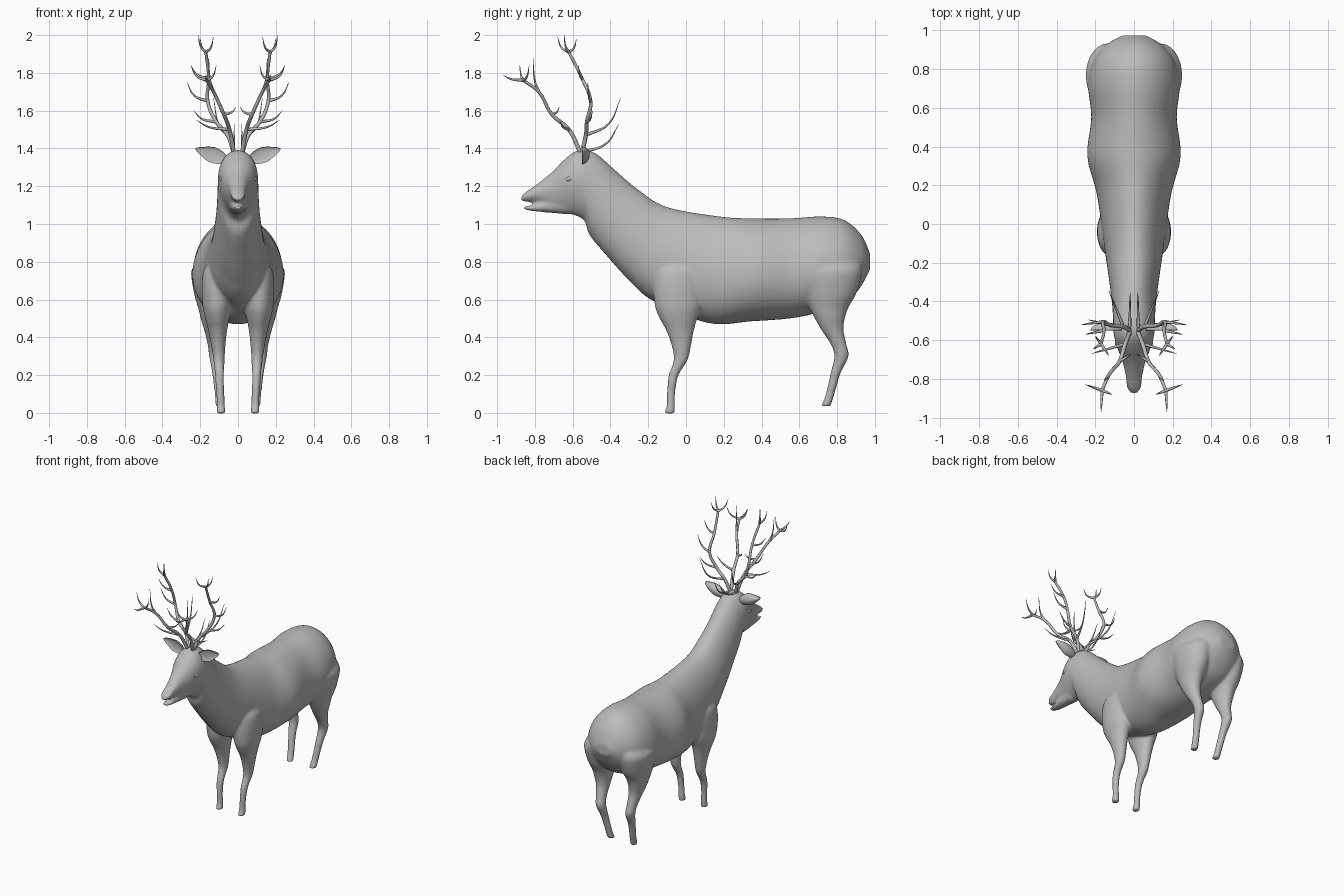
import bpy
import bmesh
from math import sin, cos, pi, radians
from mathutils import Vector, Matrix

default_cube = bpy.data.objects.get("Cube")
if default_cube:
    bpy.data.objects.remove(default_cube, do_unlink=True)

# One plain hide colour for everything
GREY = (0.5, 0.5, 0.5, 1)
hide = bpy.data.materials.new("plain grey")
hide.use_nodes = True
hide.diffuse_color = GREY
for node in hide.node_tree.nodes:
    if node.type == 'BSDF_PRINCIPLED':
        node.inputs["Base Color"].default_value = GREY


def add_object(name, data):
    data.materials.append(hide)
    obj = bpy.data.objects.new(name, data)
    bpy.context.scene.collection.objects.link(obj)
    return obj


def mesh_object(name, bm):
    bmesh.ops.recalc_face_normals(bm, faces=bm.faces[:])
    for face in bm.faces:
        face.smooth = True
    mesh = bpy.data.meshes.new(name)
    bm.to_mesh(mesh)
    bm.free()
    return add_object(name, mesh)


def blend_sections(sections, steps=8):
    """Smoothly add in-between sections (Catmull-Rom)."""
    last = len(sections) - 1
    dense = []
    for i in range(last):
        around = [sections[min(max(i + k, 0), last)] for k in (-1, 0, 1, 2)]
        for step in range(steps):
            t = step / steps
            dense.append([
                q + t * (r - p + t * (2 * p - 5 * q + 4 * r - s
                                      + t * (3 * q - p - 3 * r + s))) / 2
                for p, q, r, s in zip(*around)])
    return dense + [sections[last]]


def loft(bm, sections, centre=lambda z: 0, egg=lambda y: 0, count=48):
    """Skin oval sections, each given by two opposite edge points
    (y, z, y, z) and a half width."""
    rings = []
    for y1, z1, y2, z2, width in blend_sections(sections):
        ring = []
        for k in range(count):
            angle = 2 * pi * k / count
            mix = (1 + cos(angle)) / 2
            across = width * sin(angle) * (1 - egg(y1) * cos(angle))
            ring.append(bm.verts.new((centre(z1) + across,
                                      y2 + (y1 - y2) * mix,
                                      z2 + (z1 - z2) * mix)))
        rings.append(ring)
    for lower, upper in zip(rings, rings[1:]):
        for k in range(count):
            n = (k + 1) % count
            bm.faces.new((lower[k], lower[n], upper[n], upper[k]))
    bm.faces.new(rings[0])
    bm.faces.new(rings[-1])


def leg(bm, side, joints, foot_x, splay, flatness):
    """Loft a leg from (y, z, depth) joints; width follows depth, and the
    leg leans outward up to the body, then tucks in beneath the skin."""
    sections = [(y - depth / 2, z, y + depth / 2, z, .01 + flatness * depth)
                for y, z, depth in joints]
    loft(bm, sections, lambda z: side * (foot_x + splay * min(2 * z, 1)
                                         - .5 * max(z - .75, 0)))


def trunk_egg(y):
    """Broad brow on the head, broad belly on the body."""
    return min(max(.1 + (y + .35) * 1.2, -.2), .1)


# Torso, neck and head in one sweep, from nose to rump
trunk = [
    (-.87, 1.15, -.875, 1.125, .02),
    (-.84, 1.175, -.85, 1.117, .036),
    (-.79, 1.21, -.78, 1.11, .042),
    (-.71, 1.275, -.7, 1.065, .06),
    (-.64, 1.345, -.62, 1.055, .088),
    (-.57, 1.39, -.54, 1.02, .105),
    (-.48, 1.375, -.51, .94, .108),
    (-.38, 1.29, -.41, .82, .115),
    (-.25, 1.18, -.3, .7, .13),
    (-.1, 1.09, -.17, .59, .15),
    (.18, 1.04, .12, .475, .19),
    (.35, 1.03, .35, .485, .24),
    (.55, 1.03, .55, .5, .22),
    (.72, 1.04, .7, .53, .235),
    (.84, 1.02, .84, .58, .21),
    (.93, .94, .92, .66, .145),
    (.975, .84, .975, .76, .06),
]
jaw = [
    (-.865, 1.097, -.86, 1.08, .018),
    (-.82, 1.1, -.81, 1.068, .03),
    (-.66, 1.16, -.62, 1.05, .05),
]
hind_joints = [
    (.76, .96, .06), (.765, .88, .22), (.767, .77, .33), (.765, .64, .28),
    (.757, .545, .195), (.772, .45, .125), (.807, .365, .085),
    (.823, .3, .077), (.792, .21, .055), (.763, .1, .047), (.741, .036, .052),
]
fore_joints = [
    (-.03, .95, .05), (-.035, .85, .18), (-.04, .7, .26), (-.04, .57, .25),
    (-.04, .5, .2), (-.032, .44, .15), (-.025, .36, .105), (-.028, .28, .075),
    (-.067, .195, .053), (-.079, .1, .044), (-.08, .04, .045),
    (-.088, -.003, .057),
]

bm = bmesh.new()
loft(bm, trunk, egg=trunk_egg)
loft(bm, jaw)
for side in (1, -1):
    leg(bm, side, hind_joints, foot_x=.09, splay=.05, flatness=.3)
    leg(bm, side, fore_joints, foot_x=.09, splay=.02, flatness=.27)
body = mesh_object("body", bm)

# Fuse the overlapping parts into one soft skin
fuse = body.modifiers.new("fuse", 'REMESH')
fuse.mode = 'VOXEL'
fuse.voxel_size = .009
fuse.use_smooth_shade = True
soften = body.modifiers.new("soften", 'SMOOTH')
soften.factor = .5
soften.iterations = 9


def ball(name, side, place, turn, size, shape=None):
    """A sphere, optionally reshaped, placed on one side of the head."""
    bm = bmesh.new()
    bmesh.ops.create_uvsphere(bm, u_segments=24, v_segments=16, radius=1)
    if shape:
        for vert in bm.verts:
            shape(vert.co)
    bm.transform(Matrix.Diagonal((side, 1, 1, 1)) @ Matrix.Translation(place)
                 @ turn @ Matrix.Diagonal((*size, 1)))
    mesh_object(name, bm)


def leaf(co):
    """Taper the outer end and hollow the front."""
    co.z *= 1 - .5 * max(co.x, 0)
    if co.y < 0:
        co.y *= -.3


# Antler beams, root to crown, and tines as (beam point, tip)
rear_beam = [(.022, -.55, 1.38), (.055, -.53, 1.47), (.115, -.525, 1.54),
             (.16, -.505, 1.65), (.155, -.55, 1.77), (.17, -.62, 1.91)]
rear_tines = [
    (0, (.02, -.355, 1.53)), (1, (.13, -.345, 1.67)), (2, (.235, -.495, 1.6)),
    (3, (.27, -.52, 1.75)), (4, (.25, -.57, 1.84)),
    (5, (.13, -.68, 1.99)), (5, (.21, -.645, 2)), (5, (.2, -.58, 1.98)),
]
front_beam = [(.022, -.56, 1.38), (.045, -.62, 1.5), (.075, -.71, 1.58),
              (.13, -.78, 1.7), (.165, -.86, 1.76)]
front_tines = [
    (1, (.22, -.67, 1.55)), (2, (.01, -.67, 1.62)), (3, (.155, -.81, 1.88)),
    (4, (.17, -.97, 1.79)), (4, (.25, -.83, 1.84)), (4, (.115, -.88, 1.84)),
]


def branch(curve, side, points, root, tip):
    spline = curve.splines.new('BEZIER')
    spline.bezier_points.add(len(points) - 1)
    for i, (x, y, z) in enumerate(points):
        knot = spline.bezier_points[i]
        knot.co = (side * x, y, z)
        knot.handle_left_type = knot.handle_right_type = 'AUTO'
        knot.radius = root + (tip - root) * i / (len(points) - 1)


def antler(name, side):
    curve = bpy.data.curves.new(name, 'CURVE')
    curve.dimensions = '3D'
    curve.bevel_depth = 1
    curve.bevel_resolution = 2
    curve.resolution_u = 6
    curve.use_fill_caps = True
    for beam, tines in ((rear_beam, rear_tines), (front_beam, front_tines)):
        branch(curve, side, beam, .012, .008)
        # Each tine runs outward first, then curls up to its tip
        for index, tip in tines:
            start = Vector(beam[index])
            reach = Vector(tip) - start
            bend = start + reach * .65
            bend.z -= reach.z * .35
            branch(curve, side, (start, bend, tip), .009, .001)
    add_object(name, curve)


for side, label in ((1, "left"), (-1, "right")):
    ball(label + "_ear", side, (.14, -.55, 1.368),
         Matrix.Rotation(radians(-20), 4, 'Y'), (.09, .04, .042), leaf)
    ball(label + "_eye", side, (.086, -.615, 1.24),
         Matrix.Rotation(radians(20), 4, 'X'), (.012, .022, .013))
    antler(label + "_antler", side)
